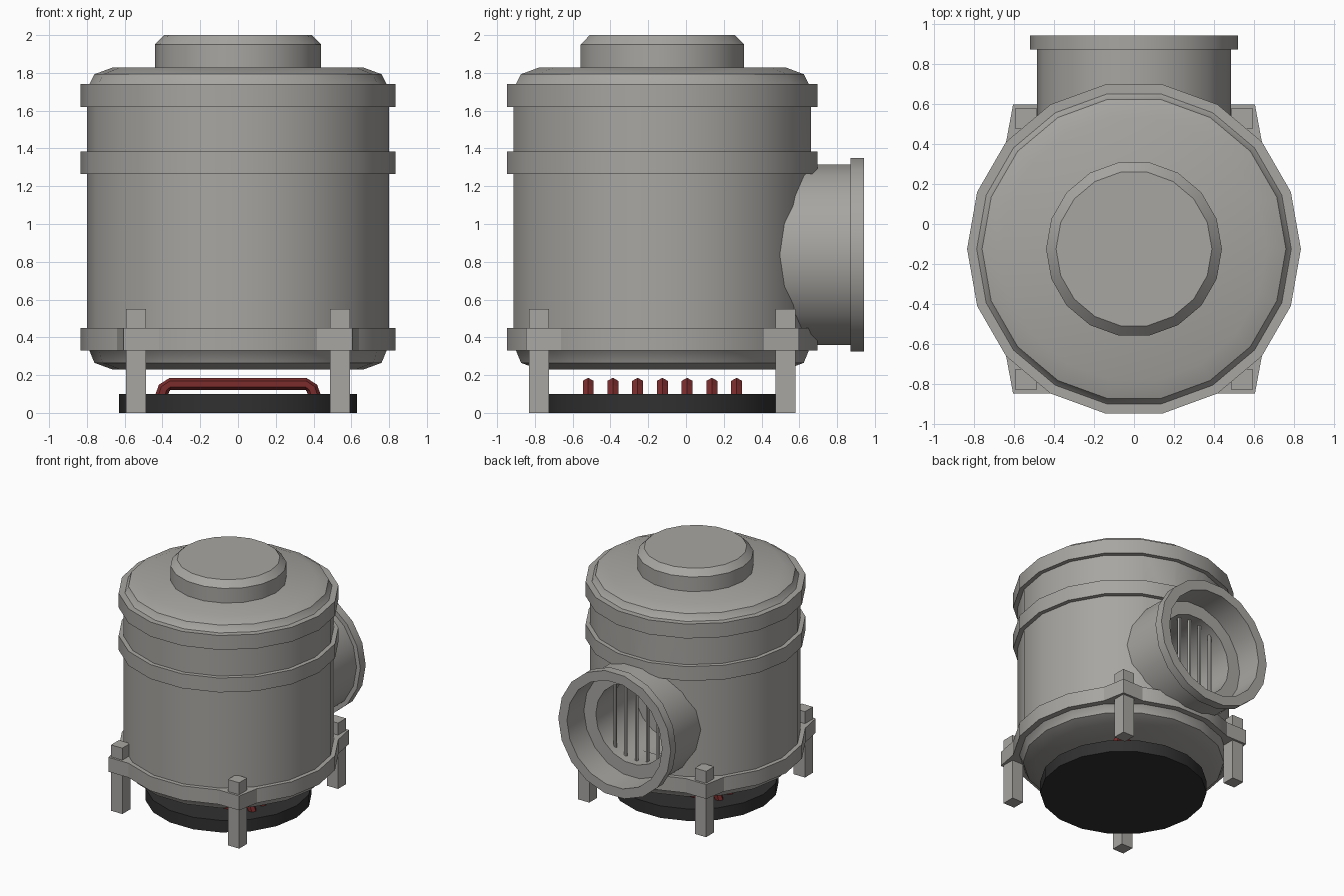
import bpy, bmesh, math
from mathutils import Matrix, Vector

cube = bpy.data.objects.get("Cube")
if cube:
    bpy.data.objects.remove(cube, do_unlink=True)

SIDES = 18
AXIS_Y = -0.125      # vessel axis
PIPE_Z = 0.837       # outlet pipe axis
VESSEL = Matrix.Translation((0, AXIS_Y, 0))
OUTLET = Matrix.Translation((0, 0, PIPE_Z)) @ Matrix.Rotation(-math.pi / 2, 4, 'X')


def material(name, color):
    m = bpy.data.materials.new(name)
    m.use_nodes = True
    m.diffuse_color = (*color, 1)
    bsdf = m.node_tree.nodes["Principled BSDF"]
    bsdf.inputs["Base Color"].default_value = (*color, 1)
    bsdf.inputs["Roughness"].default_value = 0.7
    return m


GREY = material("warm_grey_metal", (0.39, 0.38, 0.36))
BLACK = material("black_iron", (0.03, 0.03, 0.03))
RED = material("dark_red_coil", (0.2, 0.025, 0.025))


def finish(name, bm, mat, smooth=True):
    bmesh.ops.recalc_face_normals(bm, faces=bm.faces)
    me = bpy.data.meshes.new(name)
    bm.to_mesh(me)
    bm.free()
    me.materials.append(mat)
    ob = bpy.data.objects.new(name, me)
    bpy.context.collection.objects.link(ob)
    if smooth:
        smooth_shade(ob)
    return ob


def smooth_shade(ob):
    bpy.ops.object.select_all(action='DESELECT')
    ob.select_set(True)
    bpy.context.view_layer.objects.active = ob
    bpy.ops.object.shade_smooth_by_angle(angle=math.radians(30))


def lathe(name, profile, matrix, mat, ring=False, sides=SIDES, smooth=True):
    """Turn (radius, height) points; ring closes the profile, otherwise ends are capped."""
    bm = bmesh.new()
    loops = []
    for r, h in profile:
        angles = [math.tau * i / sides for i in range(sides)]
        loops.append([bm.verts.new(matrix @ Vector((r * math.cos(a), r * math.sin(a), h)))
                      for a in angles])
    pairs = list(zip(loops, loops[1:]))
    if ring:
        pairs.append((loops[-1], loops[0]))
    else:
        bm.faces.new(loops[0])
        bm.faces.new(loops[-1])
    for low, high in pairs:
        for i in range(sides):
            j = (i + 1) % sides
            bm.faces.new((low[i], low[j], high[j], high[i]))
    return finish(name, bm, mat, smooth)


def prism(name, points, z0, z1, mat):
    """Extrude a plan outline upward."""
    bm = bmesh.new()
    face = bm.faces.new([bm.verts.new((x, y, z0)) for x, y in points])
    top = bmesh.ops.extrude_face_region(bm, geom=[face])["geom"]
    bmesh.ops.translate(bm, vec=(0, 0, z1 - z0),
                        verts=[v for v in top if isinstance(v, bmesh.types.BMVert)])
    return finish(name, bm, mat, smooth=False)


# Vessel body with rounded-off ends and an opening for the outlet
body = lathe("vessel_body", [(0.665, 0.23), (0.76, 0.265), (0.787, 0.33), (0.80, 0.34),
                             (0.80, 1.73), (0.787, 1.74), (0.76, 1.793), (0.665, 1.828)],
             VESSEL, GREY, smooth=False)
cutter = lathe("outlet_cutter", [(0.335, 0.2), (0.335, 1.0)], OUTLET, GREY, smooth=False)
cutter.hide_render = True
cut = body.modifiers.new("outlet_opening", 'BOOLEAN')
cut.operation = 'DIFFERENCE'
cut.solver = 'EXACT'
cut.object = cutter
bpy.context.view_layer.objects.active = body
bpy.ops.object.modifier_apply(modifier=cut.name)
bpy.data.objects.remove(cutter, do_unlink=True)
smooth_shade(body)

# Three bands around the vessel
for label, z in (("lower", 0.33), ("middle", 1.265), ("upper", 1.62)):
    lathe(label + "_band", [(0.77, z), (0.835, z), (0.835, z + 0.12), (0.77, z + 0.12)],
          VESSEL, GREY, ring=True)

# Lid cap
lathe("lid_cap", [(0.44, 1.81), (0.44, 1.95), (0.39, 2.0)], VESSEL, GREY)

# Outlet pipe with flange and inner lip
lathe("outlet_pipe", [(0.485, 0.48), (0.485, 0.872), (0.52, 0.872), (0.52, 0.943),
                      (0.44, 0.943), (0.44, 0.72), (0.33, 0.72), (0.33, 0.48)],
      OUTLET, GREY, ring=True)

# Upright grille bars in the outlet
for i in range(-2, 3):
    x = 0.1 * i
    half = math.sqrt(0.335 ** 2 - x ** 2)
    lathe(f"grille_bar_{i + 3}", [(0.015, PIPE_Z - half), (0.015, PIPE_Z + half)],
          Matrix.Translation((x, 0.65, 0)), GREY, sides=6)

# Legs and the corner brackets growing from the lower band
for sx, side in ((1, "left"), (-1, "right")):
    for sy, end in ((-1, "front"), (1, "back")):
        def corner(points):
            return [(sx * x, AXIS_Y + sy * y) for x, y in points]
        prism(f"{end}_{side}_leg",
              corner([(0.488, 0.60), (0.592, 0.60), (0.592, 0.705), (0.488, 0.705)]),
              0, 0.55, GREY)
        a, b = math.radians(40), math.radians(60)
        prism(f"{end}_{side}_bracket",
              corner([(0.45, 0.55), (0.835 * math.cos(a), 0.835 * math.sin(a)),
                      (0.605, 0.723), (0.835 * math.cos(b), 0.835 * math.sin(b))]),
              0.33, 0.45, GREY)

# Burner base
lathe("burner_base", [(0.63, 0), (0.63, 0.10)], VESSEL, BLACK)

# Heating rods: hexagonal tube swept along a bent path
half_path = [(0.405, 0.09), (0.392, 0.13), (0.36, 0.153)]
path = [(-x, z) for x, z in half_path] + half_path[::-1]
for n in range(7):
    y = AXIS_Y + 0.131 * (n - 3)
    bm = bmesh.new()
    rings = []
    for k, (x, z) in enumerate(path):
        before, after = path[max(k - 1, 0)], path[min(k + 1, len(path) - 1)]
        along = Vector((after[0] - before[0], 0, after[1] - before[1])).normalized()
        out = Vector((-along.z, 0, along.x))
        rings.append([bm.verts.new(Vector((x, y, z)) + 0.033 * (
            out * math.cos(math.tau * i / 6) + Vector((0, 1, 0)) * math.sin(math.tau * i / 6)))
            for i in range(6)])
    for p, q in zip(rings, rings[1:]):
        for i in range(6):
            bm.faces.new((p[i], p[i - 1], q[i - 1], q[i]))
    bm.faces.new(rings[0])
    bm.faces.new(rings[-1])
    finish(f"heating_rod_{n + 1}", bm, RED, smooth=False)
